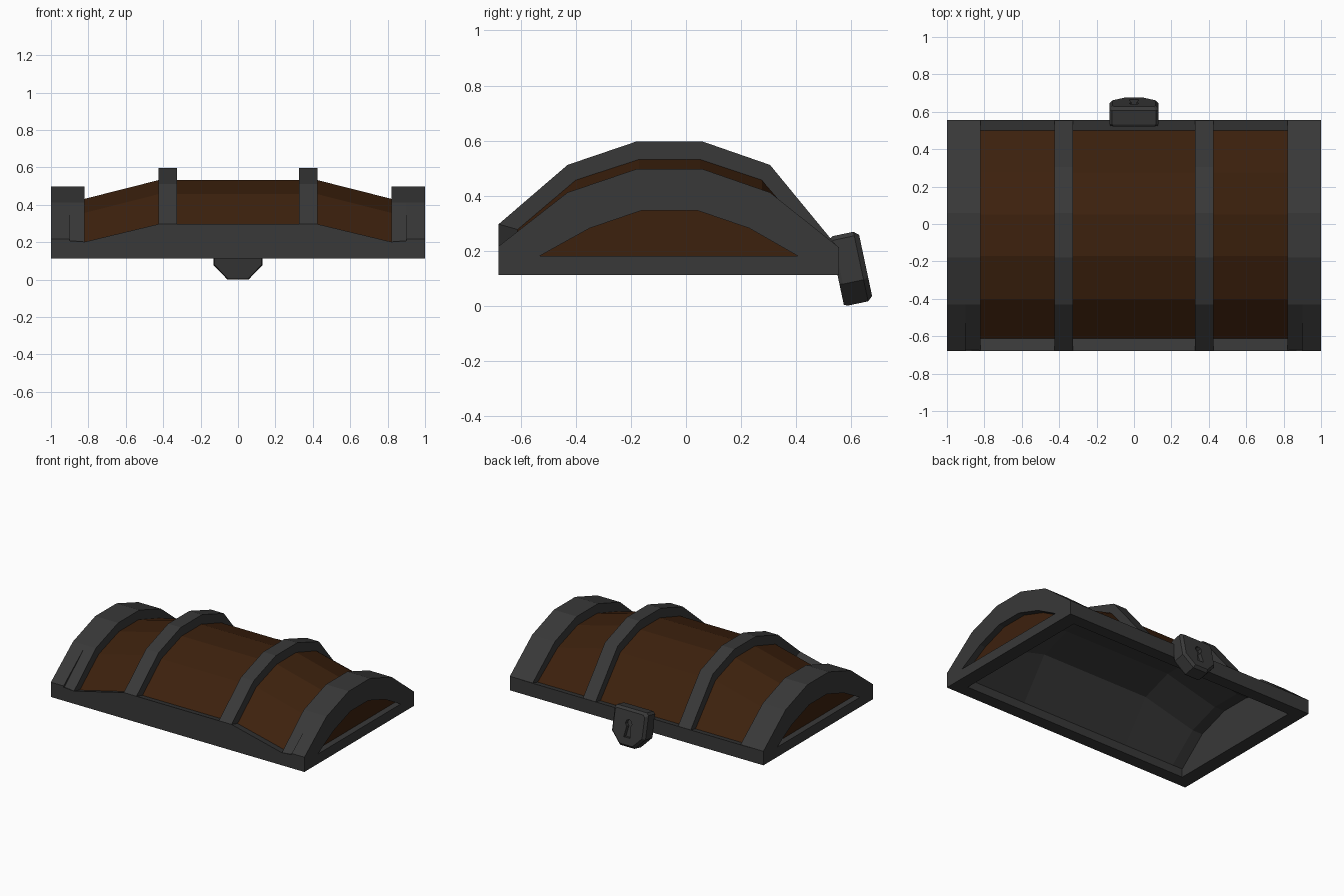
import bpy, bmesh, math
from mathutils import Matrix

if "Cube" in bpy.data.objects:
    bpy.data.objects.remove(bpy.data.objects["Cube"])


def material(name, rgb):
    m = bpy.data.materials.new(name)
    m.diffuse_color = (*rgb, 1)
    m.use_nodes = True
    m.node_tree.nodes["Principled BSDF"].inputs["Base Color"].default_value = m.diffuse_color
    return m


WOOD = material("wood", (0.046, 0.015, 0.004))
IRON = material("iron", (0.04, 0.04, 0.04))
DROP = Matrix.Translation((0, 0, -.003))


def loft(name, stations, mat, closed=True, caps=True, flip=False, matrix=DROP):
    """Skin a row of sections; each station is (x, [(y, z), ...])."""
    bm = bmesh.new()
    rows = [[bm.verts.new((x, y, z)) for y, z in sec] for x, sec in stations]
    n = len(rows[0])
    for a, b in zip(rows, rows[1:]):
        for i in range(n if closed else n - 1):
            j = (i + 1) % n
            bm.faces.new((a[i], a[j], b[j], b[i]))
    if caps:
        bm.faces.new(rows[0])
        bm.faces.new(rows[-1])
    bmesh.ops.recalc_face_normals(bm, faces=bm.faces)
    if flip:
        bmesh.ops.reverse_faces(bm, faces=bm.faces)
    return finish(name, bm, mat, matrix)


def ring(name, x0, x1, outer, inner, mat, closed):
    """Extrude the strip between two matching outlines along x."""
    bm = bmesh.new()
    a, b, c, d = [[bm.verts.new((x, y, z)) for y, z in sec]
                  for x, sec in ((x0, outer), (x0, inner), (x1, inner), (x1, outer))]
    n = len(outer)
    for i in range(n if closed else n - 1):
        j = (i + 1) % n
        for p, q in ((a, b), (b, c), (c, d), (d, a)):
            bm.faces.new((p[i], p[j], q[j], q[i]))
    if not closed:
        for k in (0, -1):
            bm.faces.new((a[k], b[k], c[k], d[k]))
    bmesh.ops.recalc_face_normals(bm, faces=bm.faces)
    return finish(name, bm, mat)


def finish(name, bm, mat, matrix=DROP):
    me = bpy.data.meshes.new(name)
    bm.to_mesh(me)
    bm.free()
    me.materials.append(mat)
    ob = bpy.data.objects.new(name, me)
    bpy.context.collection.objects.link(ob)
    ob.matrix_world = matrix
    return ob


# Arch profiles (y, z)
end_arch = [(-.68, .22), (-.43, .415), (-.18, .5), (.06, .5), (.305, .415), (.556, .215)]
mid_arch = [(-.68, .30), (-.43, .515), (-.18, .6), (.06, .6), (.305, .515), (.556, .21)]
wood_mid = [(-.612, .28), (-.40, .46), (-.17, .535), (.05, .535), (.275, .46), (.5, .2)]
wood_end = [(-.612, .185), (-.40, .36), (-.17, .435), (.05, .435), (.275, .36), (.5, .2)]
liner = [(-.59, .115), (-.59, .175), (-.39, .345), (-.17, .42),
         (.05, .42), (.26, .345), (.47, .18), (.47, .115)]
liner_mid = [(y, z + (.1 if z > .3 else 0)) for y, z in liner]

# Wooden lid boards, bulging between the two middle bands
loft("lid_boards", [(-.91, wood_end), (-.82, wood_end), (-.425, wood_mid), (.425, wood_mid),
                    (.82, wood_end), (.91, wood_end)], WOOD, closed=False, caps=False)

# Hollow inside, open at the bottom, following the boards
loft("inner_lining", [(-.9, liner), (-.82, liner), (-.425, liner_mid), (.425, liner_mid),
                      (.82, liner), (.9, liner)], IRON, closed=False, flip=True)


# Front rim rises in the middle, back rim stays level
def front_rim(top):
    return [(-.68, .115), (-.68, top), (-.61, top - .02), (-.59, .175), (-.59, .115)]


loft("front_rim", [(s * x, front_rim(t)) for s, x, t in
                   ((-1, .95, .215), (-1, .82, .205), (-1, .425, .3),
                    (1, .425, .3), (1, .82, .205), (1, .95, .215))], IRON)
back = [(.556, .115), (.556, .213), (.5, .2), (.47, .18), (.47, .115)]
loft("back_rim", [(-.95, back), (.95, back)], IRON)

# Bands, end frames and end panels, repeated on both sides
frame_out = [(-.68, .115)] + end_arch + [(.556, .115)]
panel = [(-.53, .185), (-.50, .202), (-.35, .285), (-.16, .35),
         (.04, .35), (.23, .285), (.375, .202), (.405, .185)]
band_out = [(-.68, .2)] + end_arch[1:]
band_in = [(y, z + .01) for y, z in liner[1:-1]]
mid_in = [(y * .99, z - .01) for y, z in wood_mid]
for s, side in ((-1, "left"), (1, "right")):
    ring(side + "_middle_band", s * .325, s * .425, mid_arch, mid_in, IRON, False)
    ring(side + "_end_band", s * .82, s * .9, band_out, band_in, IRON, False)
    ring(side + "_end_frame", s * .9, s * 1, frame_out, panel, IRON, True)
    loft(side + "_end_panel", [(s * .91, panel), (s * .955, panel)], WOOD)
    # Inside wall closing the hollow
    loft(side + "_inner_wall", [(s * .9, liner), (s * .91, liner)], IRON)

# Lock: local x is depth (outwards), y is width, z is height; tilted outwards
place = (Matrix.Translation((0, .601, .137)) @ Matrix.Rotation(math.radians(12), 4, 'X')
         @ Matrix.Rotation(math.radians(90), 4, 'Z'))
shield = [(-.117, .128), (.117, .128), (.132, .113), (.132, -.05),
          (.057, -.130), (-.057, -.130), (-.132, -.05), (-.132, .113)]


def scaled(k):
    return [(y * k, z * k) for y, z in shield]


lock = loft("lock", [(-.055, scaled(.95)), (-.042, shield), (.034, shield), (.052, scaled(.88))],
            IRON, matrix=place)

# Keyhole cut into the lock face
hole = [(.026 * math.cos(math.radians(a)), .03 + .026 * math.sin(math.radians(a)))
        for a in range(-60, 241, 50)]
hole += [(-.026, -.065), (.026, -.065)]
cutter = loft("keyhole_cutter", [(.025, hole), (.08, hole)], IRON, matrix=place)
cutter.hide_render = True
cutter.hide_set(True)
cut = lock.modifiers.new("keyhole", 'BOOLEAN')
cut.operation = 'DIFFERENCE'
cut.object = cutter
